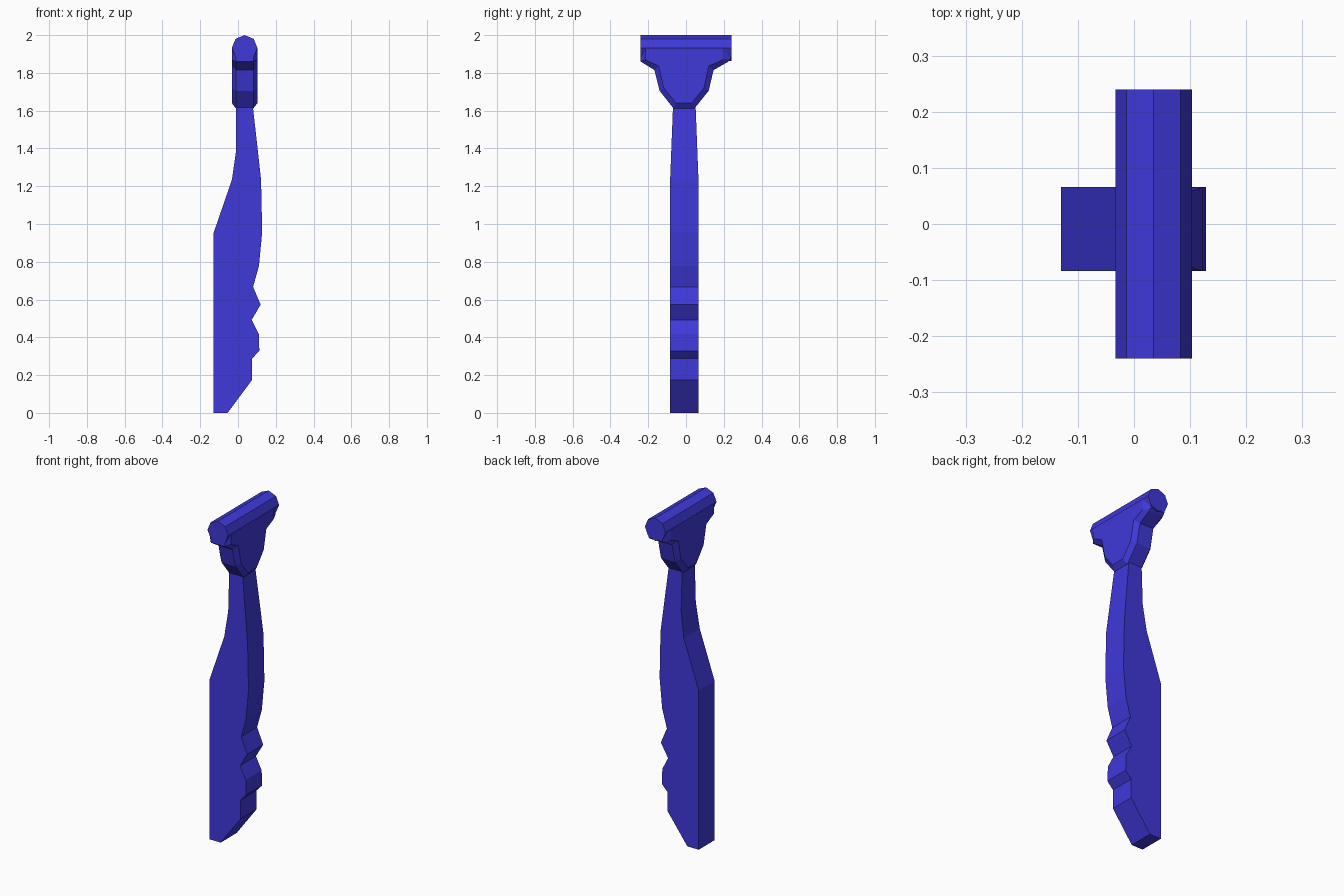
import bpy, bmesh, math

cube = bpy.data.objects.get("Cube")
if cube:
    bpy.data.objects.remove(cube, do_unlink=True)

blue = bpy.data.materials.new("royal_blue")
blue.use_nodes = True
colour = (0.05, 0.04, 0.70, 1)
blue.diffuse_color = colour
blue.node_tree.nodes["Principled BSDF"].inputs["Base Color"].default_value = colour


def loft(name, loops):
    """Skin matching closed loops in order and cap both ends."""
    bm = bmesh.new()
    rings = [[bm.verts.new(p) for p in loop] for loop in loops]
    for a, b in zip(rings, rings[1:]):
        for i in range(len(a)):
            j = (i + 1) % len(a)
            bm.faces.new((a[i], a[j], b[j], b[i]))
    bm.faces.new(rings[0])
    bm.faces.new(rings[-1])
    bmesh.ops.recalc_face_normals(bm, faces=bm.faces)
    mesh = bpy.data.meshes.new(name)
    bm.to_mesh(mesh)
    bm.free()
    mesh.materials.append(blue)
    obj = bpy.data.objects.new(name, mesh)
    bpy.context.collection.objects.link(obj)
    return obj


# Handle: side profile (x, z) with finger grips, narrowing towards the neck
handle = [(-0.13, 0), (-0.055, 0), (0.075, 0.175), (0.075, 0.288),
          (0.113, 0.328), (0.11, 0.418), (0.072, 0.492), (0.12, 0.573),
          (0.08, 0.667), (0.111, 0.778), (0.128, 0.958), (0.122, 1.235),
          (0.079, 1.62), (-0.01, 1.62), (-0.01, 1.39), (-0.032, 1.235),
          (-0.13, 0.95)]


def handle_side(side):
    half = lambda z: 0.075 - 0.015 * max(0, (z - 1.235) / 0.385)
    return [(x, -0.009 + side * half(z), z) for x, z in handle]


loft("handle", [handle_side(-1), handle_side(1)])

# Head bracket: outer rim and inset face outlines (y, z), chamfered on both sides
rim = [(-0.24, 1.93), (-0.24, 1.86), (-0.167, 1.815), (-0.14, 1.705),
       (-0.066, 1.612), (0.045, 1.612), (0.12, 1.705), (0.146, 1.815),
       (0.22, 1.857), (0.236, 1.87), (0.236, 1.93)]
face = [(-0.215, 1.93), (-0.215, 1.87), (-0.145, 1.836), (-0.118, 1.72),
        (-0.053, 1.64), (0.03, 1.64), (0.095, 1.72), (0.12, 1.836),
        (0.185, 1.865), (0.192, 1.87), (0.192, 1.93)]
layers = [(-0.033, face), (-0.011, rim), (0.081, rim), (0.103, face)]
loft("head_bracket", [[(x, y, z) for y, z in outline] for x, outline in layers])

# Octagonal bar across the top of the head
angles = [math.tau * i / 8 for i in range(8)]
loft("head_bar", [[(0.035 + 0.068 * math.cos(a), y, 1.932 + 0.068 * math.sin(a))
                   for a in angles] for y in (-0.24, 0.24)])
